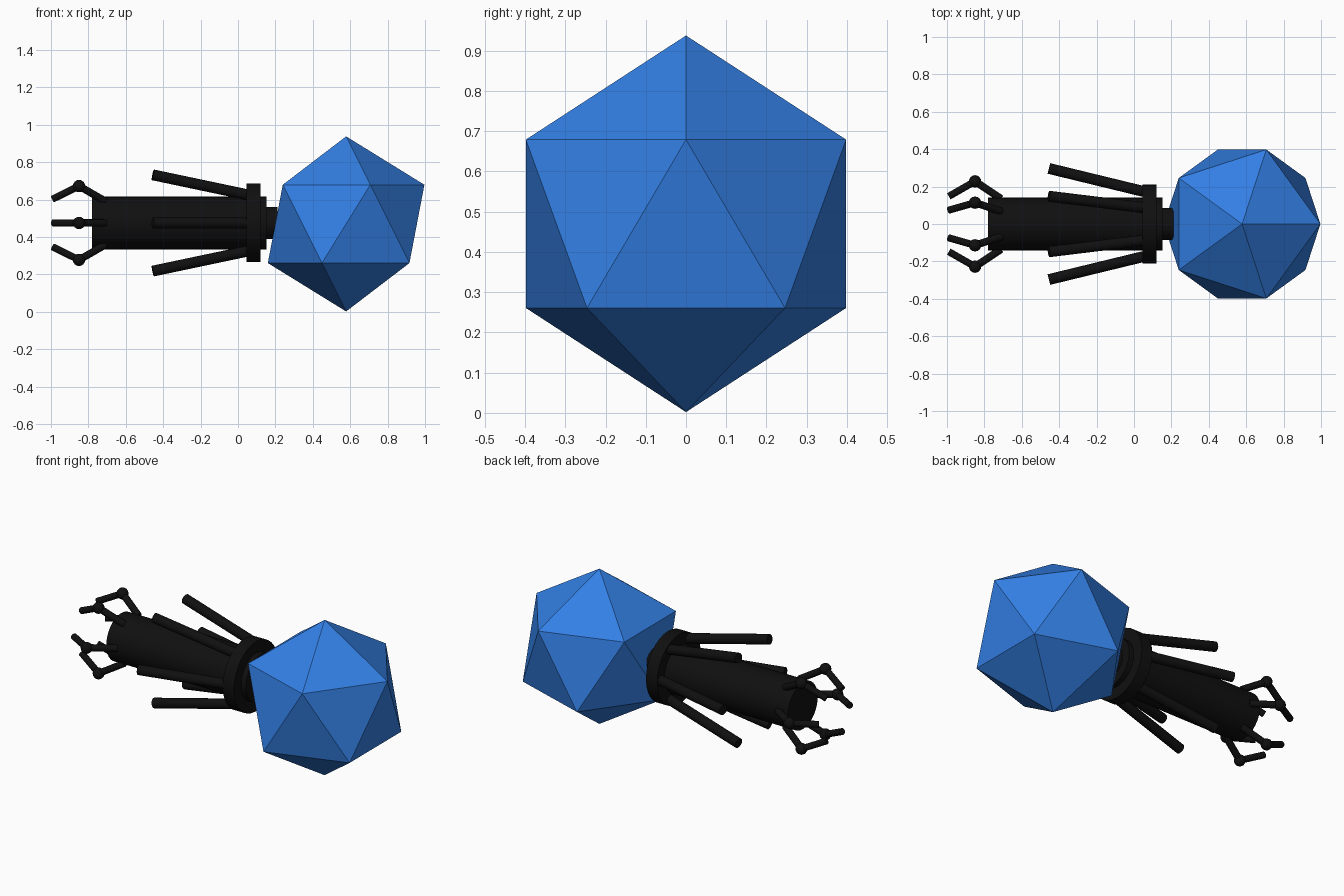
import bpy, math
from mathutils import Vector

if "Cube" in bpy.data.objects:
    bpy.data.objects.remove(bpy.data.objects["Cube"])

CZ = 0.475  # height of the long axis


def material(name, col):
    m = bpy.data.materials.new(name)
    m.diffuse_color = (*col, 1)
    m.use_nodes = True
    m.node_tree.nodes["Principled BSDF"].inputs["Base Color"].default_value = m.diffuse_color
    return m


blue = material("blue", (0.033, 0.214, 0.78))
black = material("black", (0.005, 0.005, 0.005))


def finish(name, mat, smooth=True):
    o = bpy.context.object
    o.name = name
    o.data.materials.append(mat)
    if smooth:
        bpy.ops.object.shade_smooth_by_angle(angle=math.radians(35))
    return o


def rod(name, a, b, r, sides=16):
    a, b = Vector(a), Vector(b)
    d = b - a
    bpy.ops.mesh.primitive_cylinder_add(
        vertices=sides, radius=r, depth=d.length, location=(a + b) / 2,
        rotation=d.to_track_quat('Z', 'Y').to_euler())
    return finish(name, black)


def around(x, r, ang):
    """Point at distance r from the long axis."""
    return (x, r * math.cos(ang), CZ + r * math.sin(ang))


# Faceted crystal head
bpy.ops.mesh.primitive_ico_sphere_add(subdivisions=1, radius=0.468, location=(0.578, 0, 0.47))
finish("crystal", blue, smooth=False)

# Barrel, collar ring and neck along the axis
rod("barrel", (-0.78, 0, CZ), (0.152, 0, CZ), 0.141, 32)
rod("collar", (0.045, 0, CZ), (0.12, 0, CZ), 0.21, 32)
rod("neck", (0.14, 0, CZ), (0.21, 0, CZ), 0.085, 32)

# Six flared rods and six jointed claws
for i in range(6):
    t = i * math.pi / 3
    rod(f"flared_rod_{i}", around(0.08, 0.167, t), around(-0.455, 0.297, t), 0.029)
    base, joint, tip = around(-0.71, 0.135, t), around(-0.85, 0.228, t), around(-0.99, 0.148, t)
    rod(f"claw_arm_{i}", base, joint, 0.02, 12)
    rod(f"claw_tip_{i}", joint, tip, 0.019, 12)
    bpy.ops.mesh.primitive_uv_sphere_add(segments=16, ring_count=8, radius=0.033, location=joint)
    finish(f"claw_joint_{i}", black)
